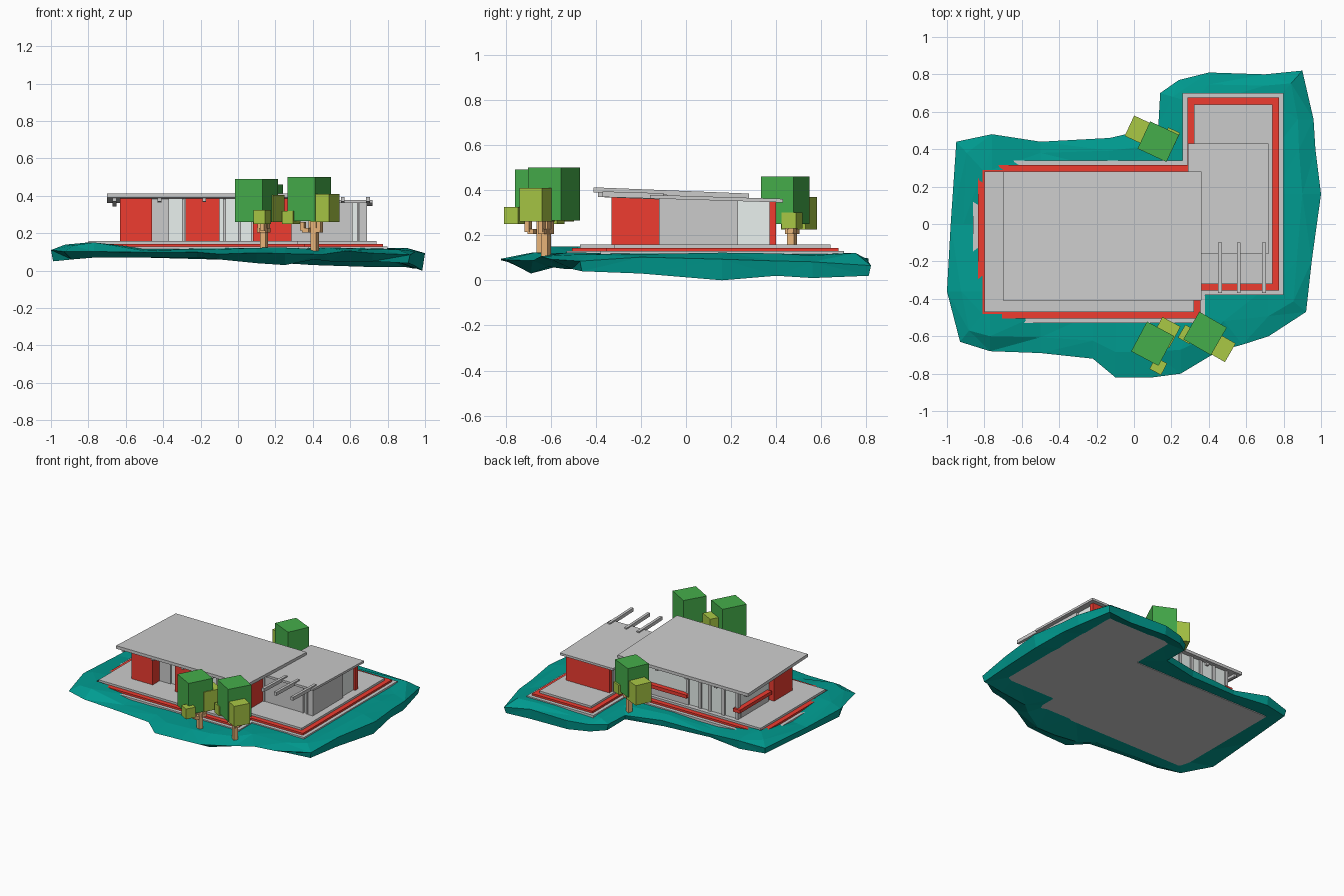
import bpy, bmesh, random
from math import radians
from mathutils import Matrix, Vector

if "Cube" in bpy.data.objects:
    bpy.data.objects.remove(bpy.data.objects["Cube"])

random.seed(4)


def mat(name, r, g, b):
    m = bpy.data.materials.new(name)
    m.diffuse_color = (r, g, b, 1)
    m.use_nodes = True
    m.node_tree.nodes["Principled BSDF"].inputs["Base Color"].default_value = m.diffuse_color
    return m


RED = mat("red_paint", 0.86, 0.045, 0.03)
GLASS = mat("pale_glass", 0.82, 0.88, 0.86)
TEAL = mat("teal_ground", 0.0, 0.33, 0.28)
GREEN = mat("leaf_green", 0.06, 0.42, 0.07)
LIME = mat("leaf_lime", 0.4, 0.58, 0.06)
BARK = mat("bark", 0.85, 0.48, 0.2)


def finish(name, bm, m=None):
    bmesh.ops.recalc_face_normals(bm, faces=bm.faces)
    me = bpy.data.meshes.new(name)
    bm.to_mesh(me)
    bm.free()
    ob = bpy.data.objects.new(name, me)
    bpy.context.collection.objects.link(ob)
    if m:
        me.materials.append(m)
    return ob


def box(name, x0, x1, y0, y1, z0, z1, m=None):
    """Box whose bottom / top height may be a function of y (sloped)."""
    bm = bmesh.new()
    bmesh.ops.create_cube(bm, size=1)
    for v in bm.verts:
        x, y = (x1 if v.co.x > 0 else x0), (y1 if v.co.y > 0 else y0)
        z = z1 if v.co.z > 0 else z0
        v.co = (x, y, z(y) if callable(z) else z)
    return finish(name, bm, m)


def turned_box(name, cx, cy, sx, sy, z0, z1, deg, m):
    ob = box(name, -sx / 2, sx / 2, -sy / 2, sy / 2, z0, z1, m)
    ob.data.transform(Matrix.Translation((cx, cy, 0)) @ Matrix.Rotation(radians(deg), 4, 'Z'))
    return ob


# Stepped L-shaped terrace: grey, red, grey
def terrace(name, e, z0, z1, m=None):
    pts = [(-.8 - e, -.47 - e), (.32 + e, -.47 - e), (.32 + e, -.32 - e), (.74 + e, -.32 - e),
           (.74 + e, .64 + e), (.32 - e, .64 + e), (.32 - e, .28 + e), (-.8 - e, .28 + e)]
    bm = bmesh.new()
    f = bm.faces.new([bm.verts.new((x, y, z0)) for x, y in pts])
    r = bmesh.ops.extrude_face_region(bm, geom=[f], use_keep_orig=True)
    bmesh.ops.translate(bm, vec=(0, 0, z1 - z0), verts=[v for v in r["geom"] if isinstance(v, bmesh.types.BMVert)])
    finish(name, bm, m)


terrace("terrace_base", .06, .075, .129)
terrace("terrace_red_step", .035, .129, .143, RED)
terrace("terrace_floor", 0, .143, .158)

# Rocky ground ring: x, y, rim height, underside height
rim = [(-.95, .44, .12, .07), (-.76, .48, .14, .07), (-.5, .44, .1, .07), (-.13, .46, .1, .06),
       (.13, .52, .1, .06), (.14, .7, .1, .05), (.24, .77, .1, .04), (.4, .81, .09, .03),
       (.7, .8, .09, .02), (.9, .82, .07, .02), (.96, .56, .08, .01), (.97, .4, .08, .02),
       (1, .16, .1, 0), (.95, -.2, .1, .03), (.92, -.47, .09, .04), (.72, -.6, .1, .05),
       (.58, -.645, .1, .05), (.45, -.68, .09, .06), (.25, -.8, .09, .03), (.1, -.82, .09, .04),
       (-.1, -.82, .09, .06), (-.22, -.72, .1, .07), (-.5, -.69, .1, .07), (-.77, -.68, .11, .07),
       (-.93, -.63, .1, .06), (-1, -.36, .11, .05), (-.98, .0, .11, .06)]
inner_corner = {4: Vector((.3, .3)), 16: Vector((.33, -.33))}


def nearest_terrace(x, y):
    best, here = None, Vector((x, y))
    for x0, x1, y0, y1 in ((-.81, .33, -.48, .29), (.31, .75, -.33, .65)):
        p = Vector((min(max(x, x0), x1), min(max(y, y0), y1)))
        if best is None or (p - here).length < (best - here).length:
            best = p
    return best


bm = bmesh.new()
rings = [[], [], [], [], []]
for i, (x, y, zr, zb) in enumerate(rim):
    here = Vector((x, y))
    p = inner_corner.get(i, nearest_terrace(x, y))
    hump = .03 if x < -.7 and (y > .3 or y < -.3) else 0
    q = p.lerp(here, .6)
    s = p.lerp(here, .65 if y < -.5 else .94)
    heights = (.12 + hump, .115 + hump + random.uniform(-.012, .01), zr + random.uniform(-.008, .008), zb, .085)
    for ring, c, z in zip(rings, (p, q, here, s, p), heights):
        ring.append(bm.verts.new((c.x, c.y, z)))
n = len(rim)
for a, b in zip(rings, rings[1:] + rings[:1]):
    for i in range(n):
        k = (i + 1) % n
        bm.faces.new((a[i], a[k], b[k], b[i]))
bmesh.ops.remove_doubles(bm, verts=bm.verts, dist=.0005)
bmesh.ops.triangulate(bm, faces=bm.faces)
finish("rocky_ground", bm, TEAL)


# Sloped roofs
def under_main(y): return .39 - .04 * (y + .41)
def under_wing(y): return .345 - .03 * (y - .43)


F = .157
box("main_roof", -.7, .36, -.41, .28, under_main, lambda y: under_main(y) + .022)
box("wing_roof", .29, .72, -.16, .43, under_wing, lambda y: under_wing(y) + .016)
for x in (.46, .56, .695):
    box("pergola_beam", x - .01, x + .01, -.37, -.1, under_wing, lambda y: under_wing(y) + .025)
for x in (-.66, -.42, -.18, .06, .3):
    box("main_rafter", x - .01, x + .01, -.39, .26, lambda y: under_main(y) - .02, under_main)

# Main house walls
box("left_red_wall", -.63, -.46, -.33, -.12, F, under_main, RED)
box("centre_red_wall", -.28, -.1, -.33, -.27, F, under_main, RED)
box("right_red_wall", .08, .285, -.33, -.12, F, under_main, RED)
box("front_glass", -.46, .1, -.24, -.23, F, under_main, GLASS)
for x in (-.3, -.08, 0, .07):
    box("front_mullion", x, x + .015, -.255, -.22, F, under_main)
box("front_solid_panel", -.46, -.37, -.25, -.225, F, under_main)
box("left_glass", -.59, -.58, -.12, .24, F, under_main, GLASS)
box("left_sill_wall", -.6, -.57, -.1, .22, F, .215)
box("left_red_sill", -.625, -.57, -.1, .27, .215, .24, RED)
box("back_glass", -.59, .29, .235, .245, F, under_main, GLASS)
for x in (-.6, -.49, -.38, -.3, -.2):
    box("back_mullion", x, x + .022, .225, .255, F, under_main)
box("back_low_wall", -.2, .2, .22, .255, F, .215)
box("back_red_sill", -.2, .2, .22, .28, .215, .24, RED)
box("party_wall", .26, .3, -.12, .25, F, under_main)
box("back_solid_wall", .17, .34, .22, .255, F, under_wing)

# Wing walls
box("wing_right_wall", .65, .69, -.12, .23, F, under_wing)
box("wing_right_glass", .665, .675, .23, .37, F, under_wing, GLASS)
box("wing_back_red_wall", .34, .69, .37, .4, F, under_wing, RED)
box("wing_left_wall", .33, .36, .2, .372, F, under_wing)
box("wing_front_glass", .3, .65, -.1, -.09, F, under_wing, GLASS)
box("wing_front_panel", .3, .6, -.115, -.085, F, under_wing)
for x in (.6, .635):
    box("wing_mullion", x, x + .012, -.12, -.085, F, under_wing)


# Blocky trees: trunk with branches, big crown, side crown, small tuft
def tree(deg, trunk, crown, side, tuft):
    tx, ty = trunk
    turned_box("tree_trunk", tx, ty, .032, .032, .105, .27, deg, BARK)
    for (x, y, sx, sy, z0, z1), nm, m in ((crown, "tree_crown", GREEN), (side, "tree_side_crown", LIME),
                                         (tuft, "tree_tuft", LIME)):
        turned_box(nm, x, y, sx, sy, z0, z1, deg, m)
        mx, my = (tx * 2 + x) / 3, (ty * 2 + y) / 3
        turned_box("tree_branch", mx, my, .04, .03, .205, .228, deg, BARK)
        mx, my = (tx + x) / 2, (ty + y) / 2
        turned_box("tree_twig", mx, my, .025, .025, .215, z0 + .01, deg, BARK)


tree(-28, (.14, -.64), (.1, -.64, .165, .18, .26, .49), (.17, -.58, .11, .13, .26, .405), (.13, -.76, .07, .07, .25, .325))
tree(-30, (.41, -.62), (.38, -.585, .17, .17, .265, .5), (.465, -.66, .115, .115, .26, .41), (.285, -.59, .07, .08, .25, .32))
tree(-25, (.13, .47), (.13, .44, .17, .16, .25, .46), (.03, .5, .12, .12, .225, .37), (.2, .47, .07, .07, .23, .3))
